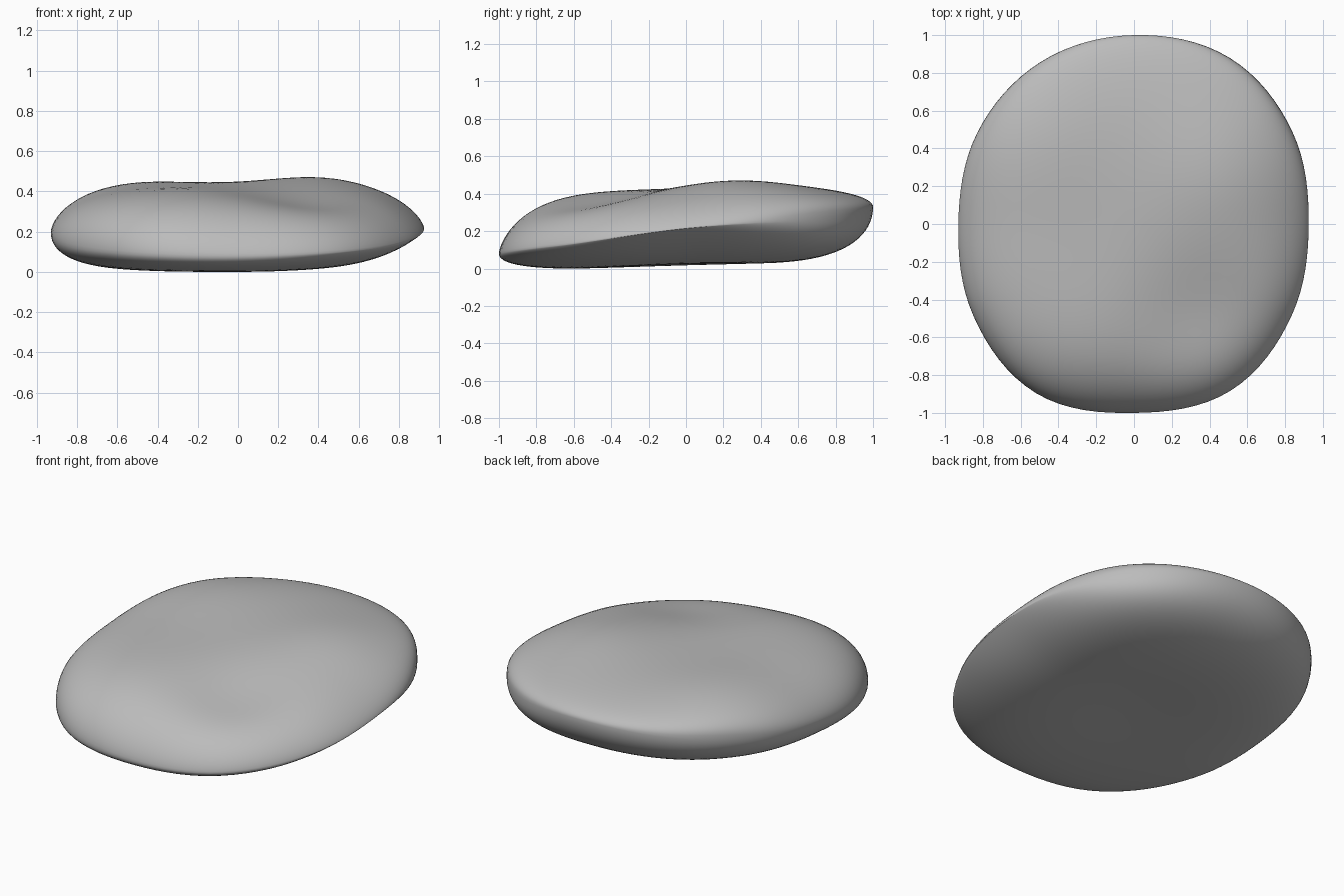
import bpy
import bmesh
from math import sin, cos, pi, exp

cube = bpy.data.objects.get("Cube")
if cube:
    bpy.data.objects.remove(cube, do_unlink=True)

SEGMENTS, RINGS = 96, 28

# Outline radius every 30 degrees from +x
OUTLINE = [.925, .97, 1.015, 1.0, .99, .96, .93, .98, 1.035, 1.0, 1.02, .965]
# Rim height and edge softness of both faces every 45 degrees from +x
RIM = [.225, .28, .34, .285, .21, .13, .09, .13]
TOP_SOFTNESS = [.74, .33, .48, .36, .6, .5, .66, .66]
BOTTOM_SOFTNESS = [1.0, .42, .48, .48, .48, .42, .45, .7]


def around(values, angle):
    """Smooth closed interpolation of evenly spaced values."""
    n = len(values)
    u = angle / (2 * pi) * n
    i = int(u)
    f = u - i
    a, b, c, d = (values[(i + k) % n] for k in (-1, 0, 1, 2))
    return b + f / 2 * (c - a + f * (2*a - 5*b + 4*c - d + f * (3*(b - c) + d - a)))


def bump(x, y, cx, cy, size):
    return exp(-((x - cx)**2 + (y - cy)**2) / size**2)


def top_height(x, y):
    """Gentle swells and a wide dent on the upper face."""
    return (.434 + .05 * bump(x, y, .42, .28, .4) + .035 * bump(x, y, -.55, .45, .42)
            + .012 * bump(x, y, .1, .75, .4) - .07 * bump(x, y, .35, -.54, .35))


def bottom_height(x, y):
    """Tilted, hollowed underside, lifting towards the left side."""
    return (.02 + .025 * y + .05 * max(0, x)**2
            + .015 * bump(x, y, 0, 0, .4))


def point(angle, t, upper):
    radius = around(OUTLINE, angle) * t
    x, y = radius * cos(angle), radius * sin(angle)
    rim = around(RIM, angle)
    if upper:
        face, power, softness = top_height(x, y), 4, TOP_SOFTNESS
    else:
        face, power, softness = bottom_height(x, y), 4.5, BOTTOM_SOFTNESS
    fullness = max(0, 1 - t**power)**around(softness, angle)
    return x, y, rim + (face - rim) * fullness


# Stone body: rings run from the top centre over the rim to the bottom centre
bm = bmesh.new()
rings = []
for r in range(1, 2 * RINGS):
    t = sin(pi / 2 * r / RINGS)
    rings.append([bm.verts.new(point(2 * pi * s / SEGMENTS, t, r <= RINGS))
                  for s in range(SEGMENTS)])
for first, second in zip(rings, rings[1:]):
    for s in range(SEGMENTS):
        n = (s + 1) % SEGMENTS
        bm.faces.new((first[s], second[s], second[n], first[n]))
for ring, height in ((rings[0], top_height(0, 0)), (rings[-1], bottom_height(0, 0))):
    centre = bm.verts.new((0, 0, height))
    for s in range(SEGMENTS):
        bm.faces.new((centre, ring[s], ring[(s + 1) % SEGMENTS]))

# Rest the stone on the ground
lowest = min(v.co.z for v in bm.verts)
for v in bm.verts:
    v.co.z -= lowest
bmesh.ops.recalc_face_normals(bm, faces=bm.faces)
mesh = bpy.data.meshes.new("stone")
bm.to_mesh(mesh)
bm.free()
mesh.shade_smooth()
stone = bpy.data.objects.new("stone", mesh)
bpy.context.collection.objects.link(stone)

# Plain grey surface
grey = bpy.data.materials.new("stone grey")
grey.use_nodes = True
colour = (.5, .5, .5, 1)
grey.diffuse_color = colour
grey.node_tree.nodes["Principled BSDF"].inputs["Base Color"].default_value = colour
mesh.materials.append(grey)
